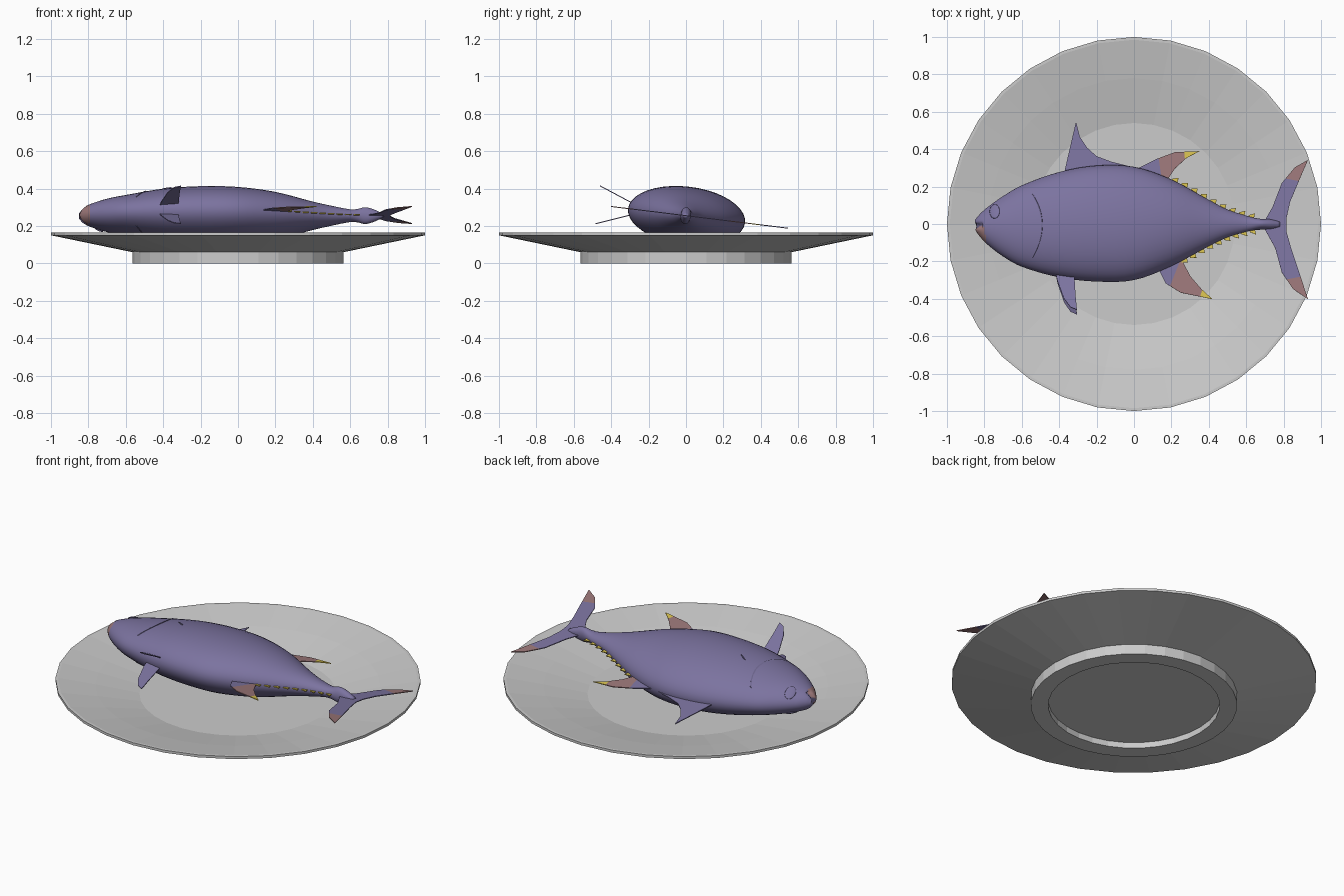
import bpy, bmesh, math
from mathutils import Matrix, Vector

if "Cube" in bpy.data.objects:
    bpy.data.objects.remove(bpy.data.objects["Cube"])


def mat(name, r, g, b):
    m = bpy.data.materials.new(name)
    m.diffuse_color = (r, g, b, 1)
    m.use_nodes = True
    m.node_tree.nodes["Principled BSDF"].inputs["Base Color"].default_value = m.diffuse_color
    return m


GREY = mat("plate_grey", 0.60, 0.60, 0.60)
PURPLE = mat("fish_purple", 0.20, 0.172, 0.35)
PINK = mat("fin_pink", 0.33, 0.185, 0.19)
YELLOW = mat("tip_yellow", 0.68, 0.53, 0.08)
ROLL = Matrix.Translation((0, 0, 0.255)) @ Matrix.Rotation(math.radians(-7), 4, 'X')


def add(name, bm, mats, matrix=ROLL, smooth=False):
    me = bpy.data.meshes.new(name)
    bm.to_mesh(me)
    bm.free()
    ob = bpy.data.objects.new(name, me)
    bpy.context.collection.objects.link(ob)
    for m in mats:
        me.materials.append(m)
    ob.matrix_world = matrix
    if smooth:
        for p in me.polygons:
            p.use_smooth = True
    return ob


def loft(bm, rings):
    """Join closed rings of points and cap both ends."""
    vs = [[bm.verts.new(p) for p in r] for r in rings]
    n = len(vs[0])
    for a, b in zip(vs, vs[1:]):
        for i in range(n):
            j = (i + 1) % n
            bm.faces.new((a[i], a[j], b[j], b[i]))
    bm.faces.new(vs[0])
    bm.faces.new(vs[-1])
    bmesh.ops.recalc_face_normals(bm, faces=bm.faces)


# Plate: 32-sided lathe with foot ring, sloping rim and recessed base
profile = [(0.47, 0.035), (0.47, 0), (0.565, 0), (0.565, 0.06), (1, 0.15),
           (1, 0.165), (0.985, 0.165), (0.78, 0.128), (0.54, 0.078)]
bm = bmesh.new()
loft(bm, [[(r * math.cos(math.tau * i / 32), r * math.sin(math.tau * i / 32), z)
           for i in range(32)] for r, z in profile])
add("plate", bm, [GREY], Matrix())

# Body stations: x, back edge y, belly edge y, half thickness
ST = [(-0.85, 0.022, -0.03, 0.018), (-0.83, 0.047, -0.06, 0.04), (-0.79, 0.085, -0.105, 0.06),
      (-0.7, 0.15, -0.175, 0.088), (-0.6, 0.208, -0.23, 0.107), (-0.4, 0.28, -0.287, 0.141),
      (-0.2, 0.315, -0.31, 0.155), (0, 0.308, -0.302, 0.151), (0.2, 0.24, -0.227, 0.126),
      (0.4, 0.13, -0.12, 0.075), (0.5, 0.078, -0.072, 0.053), (0.6, 0.045, -0.042, 0.034),
      (0.64, 0.034, -0.034, 0.036), (0.68, 0.027, -0.03, 0.045), (0.73, 0.025, -0.027, 0.032),
      (0.78, 0.012, -0.015, 0.008)]


def section(x):
    """Smoothly interpolate the stations at x."""
    k = max(i for i in range(len(ST) - 1) if ST[i][0] <= x + 1e-9)
    p, q = ST[k], ST[k + 1]
    h = q[0] - p[0]
    t = (x - p[0]) / h
    out = []
    for c in (1, 2, 3):
        def slope(i):
            a, b = ST[max(i - 1, 0)], ST[min(i + 1, len(ST) - 1)]
            return (b[c] - a[c]) / (b[0] - a[0])
        out.append((2*t**3 - 3*t*t + 1) * p[c] + (t**3 - 2*t*t + t) * h * slope(k)
                   + (3*t*t - 2*t**3) * q[c] + (t**3 - t*t) * h * slope(k + 1))
    return out


def surface_z(x, y):
    a, b, h = section(x)
    u = (y - (a + b) / 2) / ((a - b) / 2)
    return h * math.sqrt(max(0, 1 - u * u))


# Fish body with notched mouth and pink lower jaw
xs = [p[0] + (q[0] - p[0]) * i / 4 for p, q in zip(ST, ST[1:]) for i in range(4)] + [0.78]
rings = []
for x in xs:
    a, b, h = section(x)
    ring = []
    for i in range(40):
        t = math.tau * i / 40
        y = (a + b) / 2 + (a - b) / 2 * math.cos(t)
        notch = 0.025 * math.exp(-((y + 0.012) / 0.012) ** 2) if x < -0.81 else 0
        ring.append((x + notch, y, h * math.sin(t)))
    rings.append(ring)
bm = bmesh.new()
loft(bm, rings)
for f in bm.faces:
    c = f.calc_center_median()
    f.material_index = 1 if c.y < -0.014 and c.x < -0.795 - 0.3 * (c.y + 0.06) else 0
add("fish_body", bm, [PURPLE, PINK], smooth=True)


# Fins: flat outlines, cut along colour borders and slightly thickened
def fin(name, pts, cuts=(), zfun=lambda x, y: 0, base=PURPLE):
    bm = bmesh.new()
    bm.faces.new([bm.verts.new((x, y, 0)) for x, y in pts])
    for co, no, _ in cuts:
        bmesh.ops.bisect_plane(bm, geom=bm.verts[:] + bm.edges[:] + bm.faces[:],
                               plane_co=Vector((*co, 0)), plane_no=Vector((*no, 0)))
    bmesh.ops.triangulate(bm, faces=bm.faces[:])
    for f in bm.faces:
        c = f.calc_center_median()
        for co, no, m in cuts:
            if (c.x - co[0]) * no[0] + (c.y - co[1]) * no[1] > 0:
                f.material_index = m
    for v in bm.verts:
        v.co.z = zfun(v.co.x, v.co.y)
    ob = add(name, bm, [base, PINK, YELLOW])
    s = ob.modifiers.new("thickness", 'SOLIDIFY')
    s.thickness, s.offset = 0.005, 0


fin("first_dorsal_fin", [(-0.37, 0.26), (-0.37, 0.29), (-0.345, 0.4), (-0.31, 0.55), (-0.29, 0.47),
                         (-0.25, 0.41), (-0.2, 0.365), (-0.12, 0.335), (-0.02, 0.31), (-0.02, 0.26)])
fin("second_dorsal_fin", [(0.02, 0.28), (0.02, 0.3), (0.12, 0.35), (0.22, 0.387), (0.35, 0.392),
                          (0.28, 0.355), (0.22, 0.3), (0.18, 0.24), (0.12, 0.24)],
    [((0.135, 0.33), (1, 0.15), 1), ((0.27, 0.37), (1, 0.1), 2)])
fin("anal_fin", [(0.13, -0.24), (0.17, -0.32), (0.25, -0.37), (0.42, -0.405), (0.36, -0.35),
                 (0.3, -0.28), (0.26, -0.2), (0.18, -0.2)],
    [((0.21, -0.29), (1, -0.4), 1), ((0.36, -0.37), (1, -0.3), 2)])
fin("tail_fin", [(0.7, 0.02), (0.74, 0.09), (0.79, 0.22), (0.86, 0.305), (0.93, 0.345),
                 (0.885, 0.24), (0.835, 0.12), (0.815, 0.03), (0.815, -0.04), (0.84, -0.13),
                 (0.88, -0.25), (0.93, -0.405), (0.85, -0.35), (0.79, -0.26), (0.755, -0.13),
                 (0.7, -0.03)],
    [((0.86, 0.235), (0.2, 1), 1), ((0.86, -0.29), (0.2, -1), 1)])

# Pair of pelvic fins spread in a V
for side, s in (("upper", 1), ("lower", -1)):
    fin(side + "_pelvic_fin",
        [(-0.42, -0.26), (-0.41, -0.31), (-0.375, -0.41), (-0.34, -0.46), (-0.305, -0.475),
         (-0.312, -0.4), (-0.32, -0.26)],
        zfun=lambda x, y, s=s: s * (0.023 + 0.385 * (-0.27 - y)))
    # Small pectoral fin folded against the flank
    fin(side + "_pectoral_fin", [(-0.405, -0.005), (-0.385, -0.012), (-0.355, -0.035), (-0.38, -0.025)],
        zfun=lambda x, y, s=s: s * (surface_z(x, y) + 0.003))

    # Eye: shallow disc bulging from the head
    bm = bmesh.new()
    bmesh.ops.create_uvsphere(bm, u_segments=24, v_segments=10, radius=1)
    slope = (surface_z(-0.72, 0.06) - surface_z(-0.77, 0.06)) / 0.05
    slope_y = (surface_z(-0.745, 0.075) - surface_z(-0.745, 0.045)) / 0.03
    for v in bm.verts:
        x, y, z = v.co
        v.co = (-0.745 + 0.027 * x, 0.06 + 0.04 * y,
                s * (surface_z(-0.745, 0.06) + 0.027 * slope * x + 0.04 * slope_y * y + 0.007 * z))
    bmesh.ops.recalc_face_normals(bm, faces=bm.faces)
    add(side + "_eye", bm, [PURPLE], smooth=True)

    # Gill edge: slim ridge curving behind the head
    bm = bmesh.new()
    path = []
    for i in range(17):
        y = -0.19 + 0.34 * i / 16
        x = -0.49 - 1.8 * (y + 0.02) ** 2
        path.append((x, y, surface_z(x, y)))
    loft(bm, [[(x - 0.012, y, s * (z - 0.006)), (x, y, s * (z + 0.003)), (x + 0.003, y, s * (z - 0.004))]
              for x, y, z in path])
    add(side + "_gill_edge", bm, [PURPLE])

# Finlets: small yellow triangles along back and belly
for edge, s, start in (("back", 0, 0.2), ("belly", 1, 0.25)):
    sign = 1 - 2 * s
    for i in range(9):
        x = start + i * (0.66 - start) / 9
        y0, y1 = section(x)[s], section(x + 0.035)[s]
        fin(f"{edge}_finlet_{i + 1}", [(x, y0 - 0.015 * sign), (x + 0.005, y0 + 0.005 * sign),
                                       (x + 0.038, y1 + 0.024 * sign), (x + 0.03, y1 - 0.012 * sign)],
            base=YELLOW)
